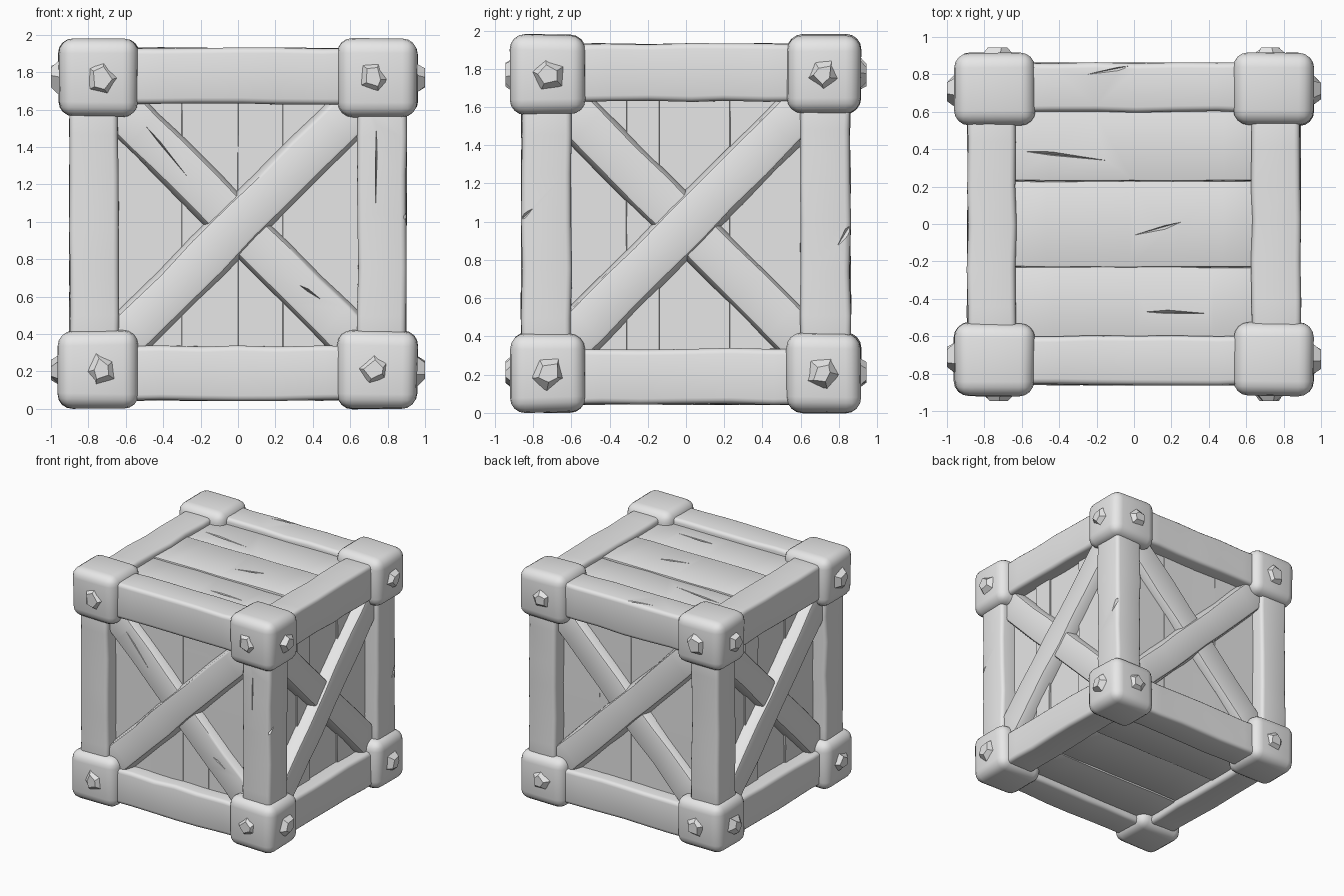
import bpy, bmesh, math, random
from mathutils import Matrix, Vector

if "Cube" in bpy.data.objects:
    bpy.data.objects.remove(bpy.data.objects["Cube"])

random.seed(7)
grey = bpy.data.materials.new("plain grey")
grey.diffuse_color = (0.8, 0.8, 0.8, 1)
grey.use_nodes = True
grey.node_tree.nodes["Principled BSDF"].inputs["Base Color"].default_value = grey.diffuse_color
parts = {}


def finish(name, bm, mat=Matrix()):
    bm.transform(mat)
    bmesh.ops.recalc_face_normals(bm, faces=bm.faces)
    me = bpy.data.meshes.new(name)
    bm.to_mesh(me)
    bm.free()
    me.materials.append(grey)
    ob = bpy.data.objects.new(name, me)
    bpy.context.collection.objects.link(ob)
    parts[name] = ob
    return ob


def rough_box(name, centre, size, bevel=0.03, wobble=0.005, cuts=5, segs=3, taper=1, mat=Matrix()):
    """Bevelled box with hand-hewn wobble along its longest axis; taper narrows the -y face."""
    bm = bmesh.new()
    bmesh.ops.create_cube(bm, size=1)
    bm.transform(Matrix.Diagonal((*size, 1)))
    ax = max(range(3), key=lambda i: size[i])
    normal = Vector([float(i == ax) for i in range(3)])
    for i in range(cuts):
        t = ((i + 1) / (cuts + 1) - 0.5) * size[ax] + random.uniform(-.03, .03)
        bmesh.ops.bisect_plane(bm, geom=bm.verts[:] + bm.edges[:] + bm.faces[:],
                               plane_co=normal * t, plane_no=normal)
    for v in bm.verts:
        if v.co.y < 0:
            v.co.z *= taper
        for i in range(3):
            if i != ax or cuts == 0:
                v.co[i] += random.uniform(-wobble, wobble)
    bmesh.ops.recalc_face_normals(bm, faces=bm.faces)
    edges = [e for e in bm.edges if e.calc_face_angle(0) > 0.6]
    bmesh.ops.bevel(bm, geom=edges, offset=bevel, segments=segs, profile=0.5, affect='EDGES')
    return finish(name, bm, mat @ Matrix.Translation(centre))


def nail(name, pos, direction, depth):
    """Chipped five-sided nail head."""
    bm = bmesh.new()
    bmesh.ops.create_cone(bm, cap_ends=True, segments=5, radius1=0.1, radius2=0.05, depth=depth)
    for v in bm.verts:
        v.co.x += random.uniform(-.014, .014)
        v.co.y += random.uniform(-.014, .014)
    rot = Vector(direction).to_track_quat('Z', 'Y').to_matrix().to_4x4()
    spin = Matrix.Rotation(random.uniform(0, 6.28), 4, 'Z')
    finish(name, bm, Matrix.Translation(pos) @ rot @ spin)


# Corner blocks with nail heads on the side faces
for sx in (-1, 1):
    for sy in (-1, 1):
        tag = f"{'right' if sx > 0 else 'left'}_{'back' if sy > 0 else 'front'}"
        for lvl, z in (("bottom", 0.21), ("top", 1.77)):
            rough_box(f"corner_block_{lvl}_{tag}", (sx * .745, sy * .722, z),
                      (.43, .39, .415), .08, .007, 0, 4)
            nail(f"nail_side_{lvl}_{tag}", (sx * .97, sy * .715, z), (sx, 0, 0), .06)
            nail(f"nail_face_{lvl}_{tag}", (sx * .73, sy * .92, z), (0, sy, 0), .05)
        # Upright posts
        rough_box(f"post_{tag}", (sx * .77, sy * .73, .99), (.26, .26, 1.4))

# Horizontal frame beams
for lvl, z, h in (("bottom", .19, .29), ("top", 1.78, .30)):
    for s in (-1, 1):
        rough_box(f"beam_{lvl}_{'back' if s > 0 else 'front'}", (0, s * .73, z), (1.3, .26, h))
        rough_box(f"beam_{lvl}_{'right' if s > 0 else 'left'}", (s * .76, 0, z), (.26, 1.3, h))

# Side panels: upright planks and crossed braces, turned round the crate
for k, side in enumerate(("front", "right", "back", "left")):
    turn = Matrix.Rotation(k * math.pi / 2, 4, 'Z')
    d = .86 if k % 2 == 0 else .90
    edges = (-.67, -.3, 0.0, .24, .67) if k % 2 == 0 else (-.63, -.31, -.14, .23, .63)
    step = .003 if k % 2 == 0 else .015
    for i in range(4):
        a, b = edges[i], edges[i + 1]
        rough_box(f"plank_{side}_{i + 1}", ((a + b) / 2, -(d - .148 - (0 if i % 2 else step)), .98),
                  (b - a + .004, .06, 1.5), .003, .0015, 5, 1, mat=turn)
    for nm, ang, front in (("main", -45, d - .03), ("rear", 45, d - .05)):
        place = turn @ Matrix.Translation((0, -front + .06, .98)) @ Matrix.Rotation(math.radians(ang), 4, 'Y')
        rough_box(f"brace_{nm}_{side}", (0, 0, 0), (1.94, .12, .275), .015, .006, 7, 2, .8, place)

# Lid and floor planks running left to right
for lvl, z in (("lid", 1.85), ("floor", .135)):
    for i, (a, b) in enumerate(((-.63, -.23), (-.23, .23), (.23, .63))):
        rough_box(f"{lvl}_plank_{i + 1}", (0, (a + b) / 2, z + .008 * (i % 2)),
                  (1.34, b - a - .002, .07), .008, .003, 5, 2)


def crack(target, a, b, normal, width=.014, depth=.025):
    """Cut a tapering split from a to b into a part."""
    a, b, n = Vector(a), Vector(b), Vector(normal)
    across = n.cross((b - a).normalized())
    mid = a.lerp(b, .35)
    bm = bmesh.new()
    rim = [a, b, mid + across * width, mid - across * width * .4]
    for p in rim + [mid - n * depth] + [q + n * .06 for q in rim]:
        bm.verts.new(p)
    bmesh.ops.convex_hull(bm, input=bm.verts[:])
    cutter = finish("crack_cutter", bm)
    cutter.hide_render = True
    ob = parts[target]
    mod = ob.modifiers.new("crack", 'BOOLEAN')
    mod.operation, mod.object, mod.solver = 'DIFFERENCE', cutter, 'EXACT'
    dg = bpy.context.evaluated_depsgraph_get()
    me = bpy.data.meshes.new_from_object(ob.evaluated_get(dg))
    ob.modifiers.clear()
    if len(me.polygons) > 10:
        ob.data = me
    bpy.data.objects.remove(cutter)
    del parts["crack_cutter"]


# Splits in the wood
Z, F, R = (0, 0, 1), (0, -1, 0), (1, 0, 0)
crack("lid_plank_3", (-.6, .39, 1.885), (-.15, .34, 1.885), Z)
crack("lid_plank_2", (.25, .01, 1.893), (.0, -.06, 1.893), Z)
crack("lid_plank_1", (.05, -.47, 1.885), (.42, -.48, 1.885), Z)
crack("beam_top_back", (.0, .85, 1.93), (-.25, .80, 1.93), Z)
crack("post_right_front", (.74, -.86, 1.52), (.735, -.86, 1.05), F, .006)
crack("brace_rear_front", (-.5, -.81, 1.52), (-.27, -.81, 1.24), F, .008)
crack("brace_rear_front", (.33, -.81, .66), (.45, -.81, .58), F, .01)
crack("post_right_back", (.9, .87, 1.0), (.9, .79, .87), R, .03)
crack("post_right_front", (.9, -.87, 1.0), (.9, -.80, 1.07), R, .02)

bpy.ops.object.select_all(action='DESELECT')
for ob in parts.values():
    if not ob.name.startswith("nail"):
        ob.select_set(True)
        bpy.context.view_layer.objects.active = ob
bpy.ops.object.shade_smooth_by_angle(angle=math.radians(35))
